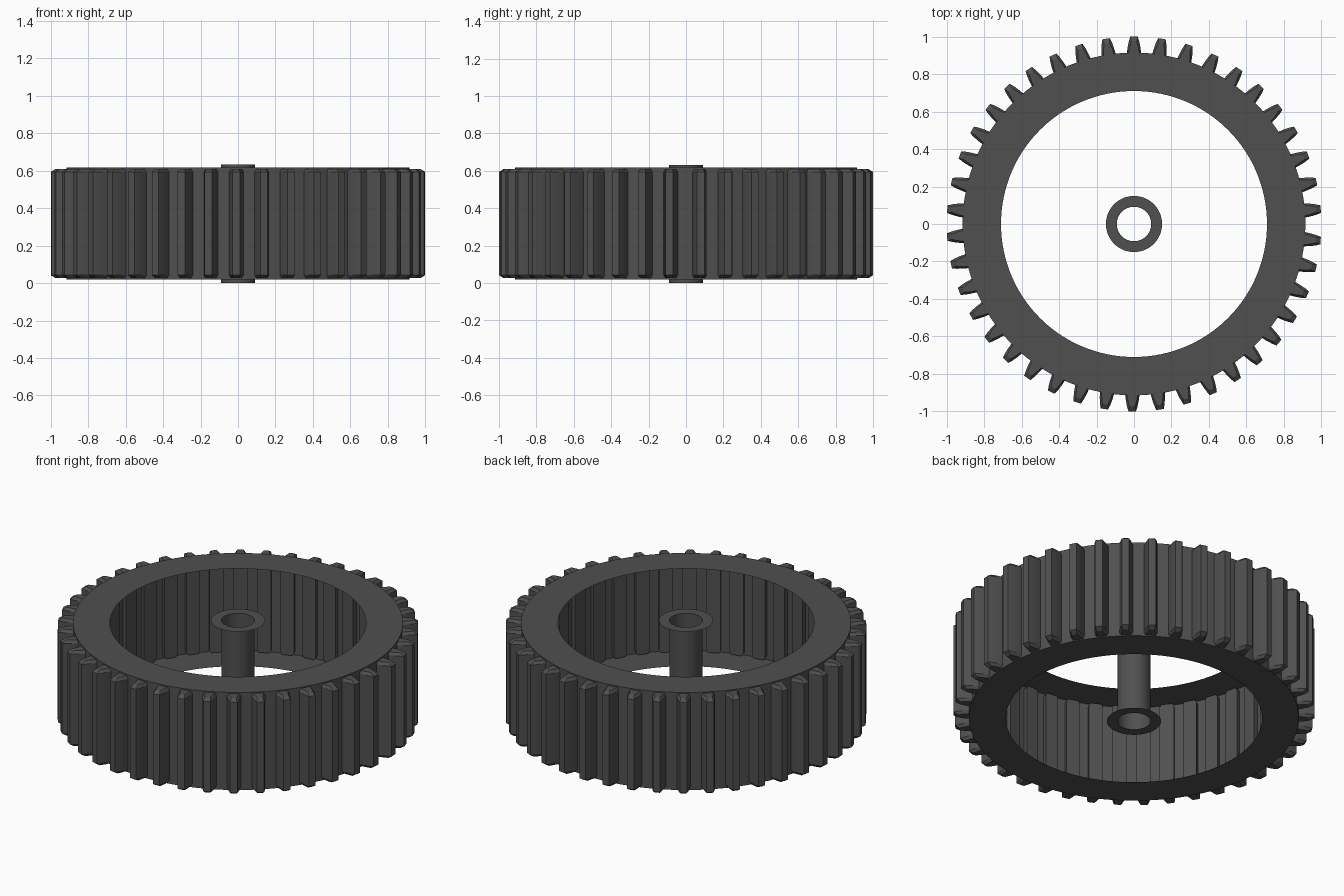
import bpy, bmesh, math
from mathutils import Matrix

if "Cube" in bpy.data.objects:
    bpy.data.objects.remove(bpy.data.objects["Cube"])

dark = bpy.data.materials.new("dark_grey")
dark.diffuse_color = (0.08, 0.08, 0.08, 1)
dark.use_nodes = True
dark.node_tree.nodes["Principled BSDF"].inputs["Base Color"].default_value = dark.diffuse_color


def finish(bm, name, smooth=True):
    me = bpy.data.meshes.new(name)
    bmesh.ops.recalc_face_normals(bm, faces=bm.faces)
    bm.to_mesh(me)
    bm.free()
    ob = bpy.data.objects.new(name, me)
    bpy.context.collection.objects.link(ob)
    me.materials.append(dark)
    if smooth:
        bpy.ops.object.select_all(action='DESELECT')
        ob.select_set(True)
        bpy.context.view_layer.objects.active = ob
        bpy.ops.object.shade_smooth_by_angle(angle=math.radians(30))
    return ob


def lathe(name, profile, n):
    """Revolve an open (radius, z) profile about the z axis."""
    bm = bmesh.new()
    rings = [[bm.verts.new((r * math.cos(2 * math.pi * i / n),
                            r * math.sin(2 * math.pi * i / n), z))
              for i in range(n)] for r, z in profile]
    for a, b in zip(rings, rings[1:]):
        for i in range(n):
            j = (i + 1) % n
            bm.faces.new((a[i], a[j], b[j], b[i]))
    return finish(bm, name)


# Rim: thin outer wall with a flat annular plate at each end
lathe("rim", [(0.71, 0.02), (0.915, 0.02), (0.915, 0.617), (0.71, 0.617)], 128)

# Hub: thin tube with a flat washer at each end
lathe("hub", [(0.15, 0.0), (0.092, 0.0), (0.092, 0.632), (0.15, 0.632)], 48)

# Teeth: tapered profile (radius, half width) with chamfered ends
BODY = [(0.885, 0.040), (0.915, 0.038), (0.945, 0.034), (0.975, 0.028), (1.0, 0.020)]
CAP = [(0.885, 0.030), (0.915, 0.028), (0.935, 0.025), (0.955, 0.020), (0.975, 0.014)]
LEVELS = [(0.026, CAP), (0.042, BODY), (0.594, BODY), (0.610, CAP)]
COUNT, START, STEP = 42, 4.55, 8.545

bm = bmesh.new()
for k in range(COUNT):
    turn = Matrix.Rotation(math.radians(START + k * STEP), 4, 'Z')
    loops = []
    for z, prof in LEVELS:
        pts = [(r, -w, z) for r, w in prof] + [(r, w, z) for r, w in reversed(prof)]
        vs = [bm.verts.new(p) for p in pts]
        bmesh.ops.transform(bm, matrix=turn, verts=vs)
        loops.append(vs)
    for a, b in zip(loops, loops[1:]):
        for i in range(len(a)):
            j = (i + 1) % len(a)
            bm.faces.new((a[i], a[j], b[j], b[i]))
    bm.faces.new(loops[0][::-1])
    bm.faces.new(loops[-1])
finish(bm, "teeth")
